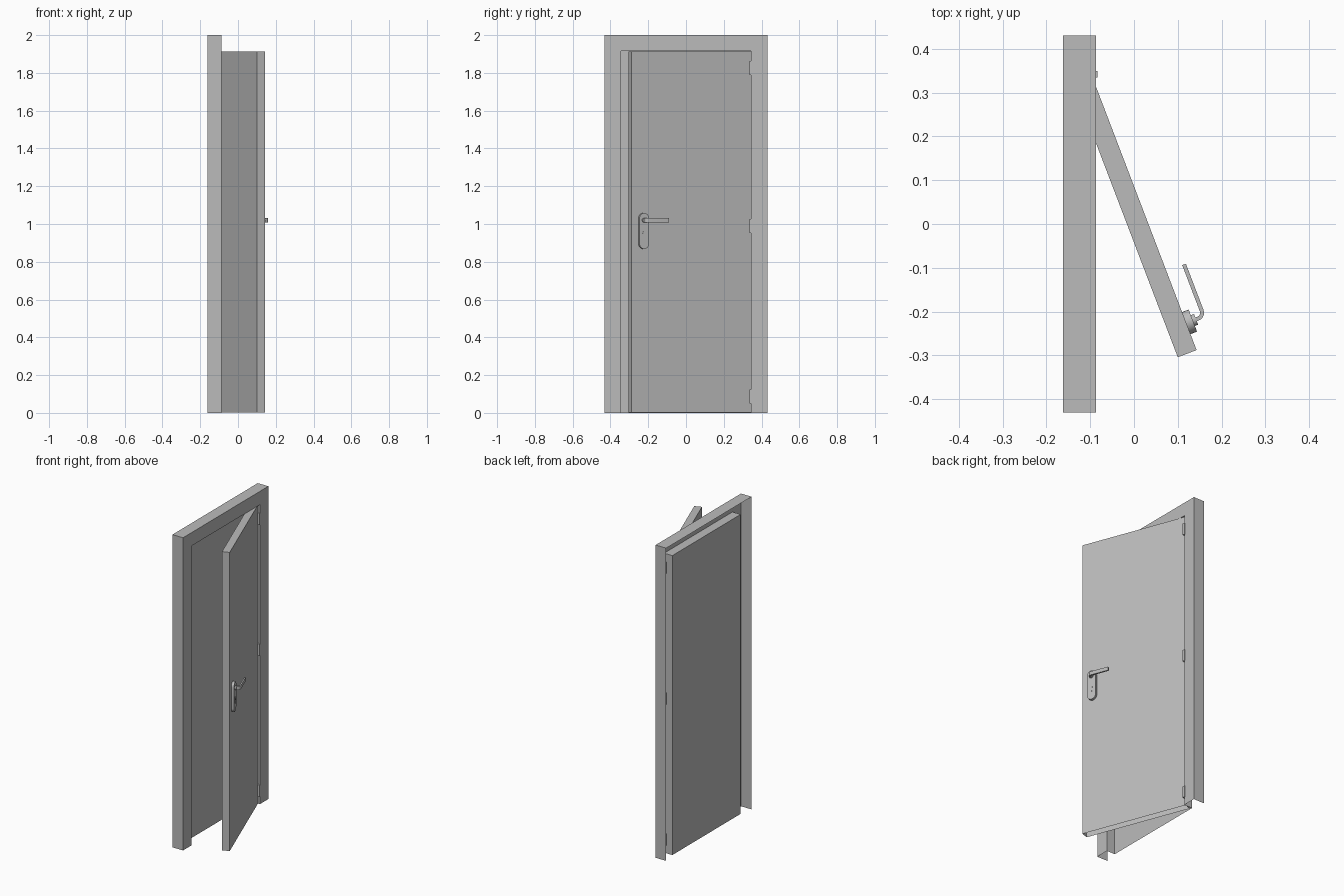
import bpy, bmesh, math
from mathutils import Matrix, Vector

cube = bpy.data.objects.get("Cube")
if cube:
    bpy.data.objects.remove(cube)

grey = bpy.data.materials.new("plain grey")
grey.use_nodes = True
colour = (0.5, 0.5, 0.5, 1)
grey.diffuse_color = colour
grey.node_tree.nodes["Principled BSDF"].inputs["Base Color"].default_value = colour

# Leaf space: local x runs from the free edge to the hinges,
# local y runs out of the face of the leaf
SWING = math.radians(20.9)
U = Vector((-math.sin(SWING), math.cos(SWING), 0))
N = Vector((math.cos(SWING), math.sin(SWING), 0))
LEAF = Matrix.Translation((0.143, -0.288, 0)) @ Matrix((U, N, (0, 0, 1))).transposed().to_4x4()


def finish(name, bm, matrix=None):
    if matrix:
        bm.transform(matrix)
    mesh = bpy.data.meshes.new(name)
    bm.to_mesh(mesh)
    bm.free()
    mesh.materials.append(grey)
    obj = bpy.data.objects.new(name, mesh)
    bpy.context.collection.objects.link(obj)
    return obj


def box(name, low, high, matrix=None, open_bottom=False):
    bm = bmesh.new()
    bmesh.ops.create_cube(bm, size=1)
    for v in bm.verts:
        v.co = [a + (c + 0.5) * (b - a) for a, b, c in zip(low, high, v.co)]
    if open_bottom:
        bm.normal_update()
        under = [f for f in bm.faces if f.normal.z < -0.9]
        bmesh.ops.delete(bm, geom=under, context='FACES_ONLY')
    return finish(name, bm, matrix)


def prism(name, outline, shift, matrix):
    """Extrude a flat outline by a vector into a solid."""
    bm = bmesh.new()
    face = bm.faces.new([bm.verts.new(p) for p in outline])
    out = bmesh.ops.extrude_face_region(bm, geom=[face], use_keep_orig=True)
    bmesh.ops.translate(bm, vec=shift, verts=[g for g in out["geom"] if isinstance(g, bmesh.types.BMVert)])
    bmesh.ops.recalc_face_normals(bm, faces=bm.faces)
    return finish(name, bm, matrix)


def capsule(cx, depth, cz, radius, half, steps=10):
    """Upright rounded slot outline on the leaf face."""
    points = []
    for side in (1, -1):
        for i in range(steps + 1):
            a = math.pi * i / steps + (0 if side > 0 else math.pi)
            points.append((cx + radius * math.cos(a), depth, cz + side * half + radius * math.sin(a)))
    return points


# Frame: folded sheet casing with an outer edge, face, reveal and back panel
FRONT, BACK, PANEL = -0.087, -0.162, -0.145
bm = bmesh.new()
rings = []
for x, half, top in ((BACK, 0.431, 2), (FRONT, 0.431, 2), (FRONT, 0.345, 1.915), (PANEL, 0.345, 1.915)):
    rings.append([bm.verts.new(p) for p in
                  ((x, -half, 0), (x, -half, top), (x, half, top), (x, half, 0))])
for a, b in zip(rings, rings[1:]):
    for i in range(3):
        bm.faces.new((a[i], b[i], b[i + 1], a[i + 1]))
bm.faces.new(rings[-1])
bmesh.ops.recalc_face_normals(bm, faces=bm.faces)
bm.normal_update()
if max(bm.faces, key=lambda f: f.calc_center_median().z).normal.z < 0:
    bmesh.ops.reverse_faces(bm, faces=bm.faces)
finish("door_frame", bm)

# Leaf: swung ajar, hollow underneath
box("door_leaf", (0, -0.046, 0.003), (0.676, 0, 1.913), LEAF, open_bottom=True)

# Hinges
for label, z in (("lower", 0.088), ("middle", 0.99), ("upper", 1.827)):
    box(label + "_hinge", (-0.105, 0.335, z - 0.037), (-0.083, 0.35, z + 0.037))

# Handle plate and keyhole
prism("handle_plate", capsule(0.066, 0, 0.963, 0.027, 0.068), (0, 0.016, 0), LEAF)
prism("key_cylinder", capsule(0.066, 0.016, 0.952, 0.009, 0.001), (0, 0.003, 0), LEAF)
prism("key_slot", capsule(0.066, 0.016, 0.933, 0.005, 0.01), (0, 0.003, 0), LEAF)

# Lever: neck, rounded elbow and flat grip
T, REACH, BEND = 0.0045, 0.043, 0.014
path = [(0.066, 0.016)]
for i in range(6):
    a = math.pi / 2 * i / 5
    path.append((0.066 + BEND * (1 - math.cos(a)), REACH - BEND + BEND * math.sin(a)))
path.append((0.193, REACH))
left, right = [], []
for i, p in enumerate(path):
    before, after = Vector(path[max(i - 1, 0)]), Vector(path[min(i + 1, len(path) - 1)])
    d = (after - before).normalized()
    left.append((p[0] - d.y * T, p[1] + d.x * T, 1.009))
    right.append((p[0] + d.y * T, p[1] - d.x * T, 1.009))
prism("handle_lever", left + right[::-1], (0, 0, 0.023), LEAF)
prism("lever_collar", capsule(0.066, 0.016, 1.02, 0.013, 0.0), (0, 0.008, 0), LEAF)

# Smooth the rounded fittings
for obj in bpy.context.scene.objects:
    obj.select_set(obj.name.startswith(("handle", "key", "lever")))
    if obj.select_get():
        bpy.context.view_layer.objects.active = obj
bpy.ops.object.shade_smooth_by_angle(angle=math.radians(35))
